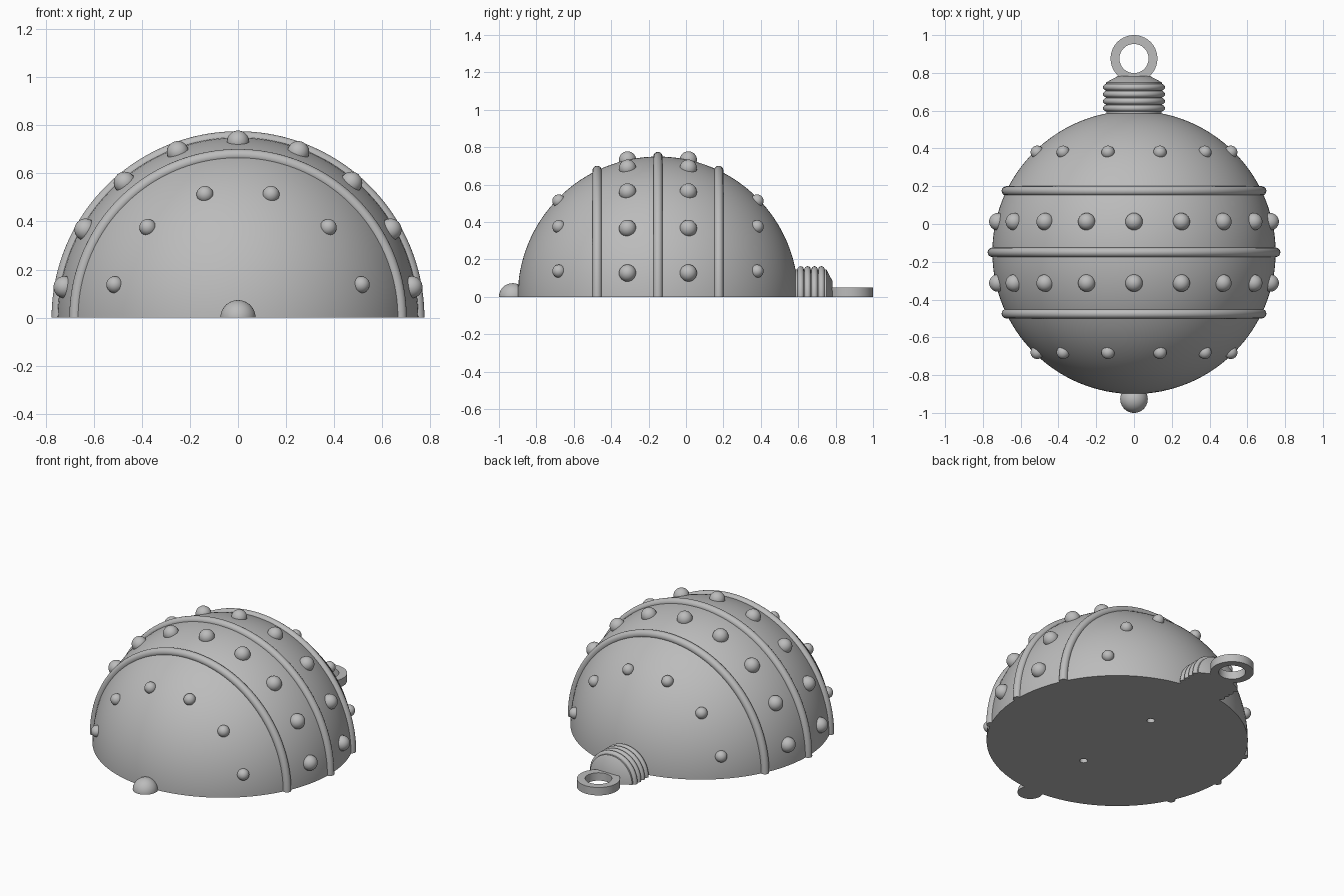
import bpy
import bmesh
from math import pi, sin, cos, sqrt, radians
from mathutils import Matrix, Vector

cube = bpy.data.objects.get("Cube")
if cube:
    bpy.data.objects.remove(cube)

GREY = (0.5, 0.5, 0.5, 1.0)
grey = bpy.data.materials.new("plain grey")
grey.use_nodes = True
grey.diffuse_color = GREY
grey.node_tree.nodes["Principled BSDF"].inputs["Base Color"].default_value = GREY

R = 0.75        # ball radius
MID = -0.15     # ball centre along y


def finish(bm, name, smooth=True):
    bmesh.ops.recalc_face_normals(bm, faces=bm.faces)
    mesh = bpy.data.meshes.new(name)
    bm.to_mesh(mesh)
    bm.free()
    mesh.materials.append(grey)
    obj = bpy.data.objects.new(name, mesh)
    bpy.context.collection.objects.link(obj)
    if smooth:
        bpy.ops.object.select_all(action='DESELECT')
        obj.select_set(True)
        bpy.context.view_layer.objects.active = obj
        bpy.ops.object.shade_smooth_by_angle(angle=radians(35))
    return obj


def lathe(name, points, axis, centre, angle, steps, closed=False):
    """Spin a profile about an axis and cap any open ends."""
    bm = bmesh.new()
    verts = [bm.verts.new(p) for p in points]
    edges = [bm.edges.new(pair) for pair in zip(verts, verts[1:])]
    if closed:
        edges.append(bm.edges.new((verts[-1], verts[0])))
    bmesh.ops.spin(bm, geom=verts + edges, cent=centre, axis=axis,
                   angle=angle, steps=steps)
    bmesh.ops.remove_doubles(bm, verts=bm.verts, dist=1e-5)
    rim = [e for e in bm.edges if e.is_boundary]
    if rim:
        bmesh.ops.holes_fill(bm, edges=rim, sides=0)
    return finish(bm, name)


def half_lathe(name, profile, steps=96, closed=False):
    """Half turn about y of (radius, y) points, flat side on the ground."""
    return lathe(name, [(r, y, 0) for r, y in profile], (0, 1, 0),
                 (0, 0, 0), -pi, steps, closed)


def arc(radius, y, count):
    """Half circle profile from the front pole to the back pole."""
    angles = [pi * i / count for i in range(count + 1)]
    return [(radius * sin(a), y - radius * cos(a)) for a in angles]


# Half ball with two pin holes in its flat side
ball = half_lathe("half_ball", arc(R, MID, 64))
for side, y in (("front", MID - 0.3), ("back", MID + 0.3)):
    bm = bmesh.new()
    bmesh.ops.create_cone(bm, cap_ends=True, segments=24, radius1=0.023,
                          radius2=0.023, depth=0.2,
                          matrix=Matrix.Translation((0, y, 0)))
    cutter = finish(bm, side + "_pin_hole_cutter", smooth=False)
    cutter.hide_render = True
    cutter.hide_set(True)
    cutter.display_type = 'WIRE'
    cut = ball.modifiers.new(side + " pin hole", 'BOOLEAN')
    cut.operation = 'DIFFERENCE'
    cut.solver = 'EXACT'
    cut.object = cutter

# Raised bands
for name, offset in (("front", -0.325), ("middle", 0), ("back", 0.325)):
    ring = sqrt(R * R - offset * offset)
    tube = [(ring + 0.025 * cos(t), MID + offset + 0.025 * sin(t))
            for t in (2 * pi * i / 16 for i in range(16))]
    half_lathe(name + "_band", tube, closed=True)


# Rows of round studs
def stud_row(name, offset, radius, angles):
    ring = sqrt(R * R - offset * offset)
    bm = bmesh.new()
    for a in map(radians, angles):
        place = Vector((ring * cos(a), MID + offset, ring * sin(a)))
        turn = Matrix.Rotation(pi / 2 - a, 4, 'Y')
        bmesh.ops.create_uvsphere(bm, u_segments=24, v_segments=14, radius=radius,
                                  matrix=Matrix.Translation(place) @ turn)
    finish(bm, name)


for name, sign in (("front", -1), ("back", 1)):
    stud_row(name + "_large_studs", sign * 0.1625, 0.046, range(10, 180, 20))
    stud_row(name + "_small_studs", sign * 0.53, 0.035, range(15, 180, 30))

# Bottom knob
half_lathe("bottom_knob", arc(0.073, -0.927, 20), steps=32)

# Ribbed neck with a tapered shoulder
neck = [(0, 0.56), (0.145, 0.56)]
for i in range(4):
    y = 0.613 + 0.037 * i
    neck += [(0.147 + px, y + py) for px, py in
             ((0.017 * sin(t), -0.017 * cos(t))
              for t in (pi * k / 8 for k in range(9)))]
neck += [(0.147, 0.75), (0.085, 0.783), (0, 0.783)]
half_lathe("ribbed_neck", neck, steps=48)

# Flat hanging loop
loop_y = 0.876
corners = [(0.077, 0), (0.124, 0), (0.124, 0.05), (0.077, 0.05)]
lathe("hanging_loop", [(r, loop_y, z) for r, z in corners], (0, 0, 1),
      (0, loop_y, 0), 2 * pi, 64, closed=True)
